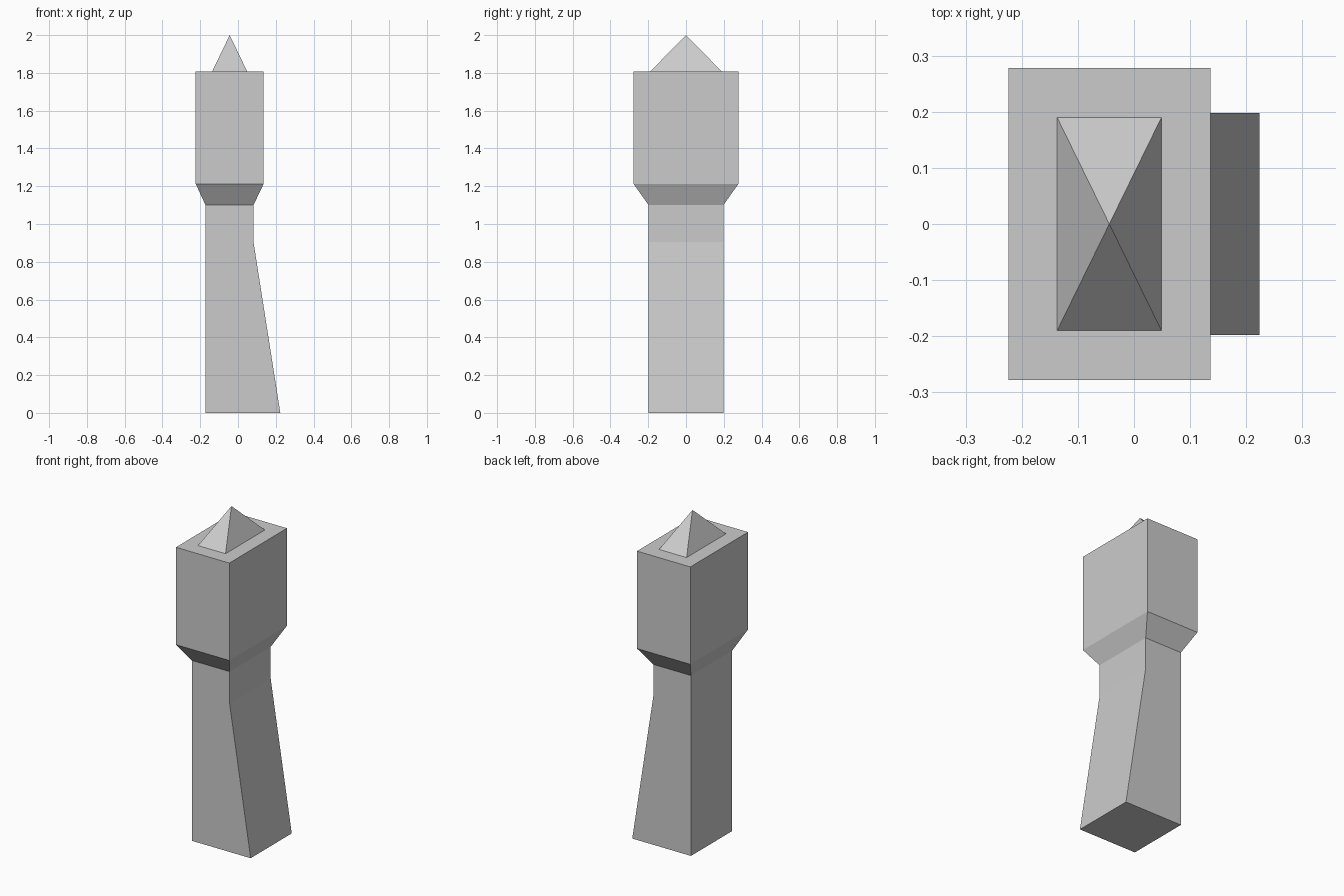
import bpy, bmesh

if "Cube" in bpy.data.objects:
    bpy.data.objects.remove(bpy.data.objects["Cube"])


def loft(name, rings, cap_bottom=False, tip=None):
    """Join rectangular sections (x0, x1, half_y, z), optionally closing to a point."""
    bm = bmesh.new()
    loops = [[bm.verts.new(p) for p in ((x0, -hy, z), (x1, -hy, z), (x1, hy, z), (x0, hy, z))]
             for x0, x1, hy, z in rings]
    for a, b in zip(loops, loops[1:]):
        for i in range(4):
            j = (i + 1) % 4
            bm.faces.new((a[i], a[j], b[j], b[i]))
    if cap_bottom:
        bm.faces.new(loops[0][::-1])
    if tip:
        t = bm.verts.new(tip)
        for i in range(4):
            bm.faces.new((loops[-1][i], loops[-1][(i + 1) % 4], t))
    mesh = bpy.data.meshes.new(name)
    bm.to_mesh(mesh)
    bm.free()
    obj = bpy.data.objects.new(name, mesh)
    bpy.context.collection.objects.link(obj)
    return obj


# Sections shared where the parts meet
neck = (-0.172, 0.082, 0.198, 1.10)
spike_base = (-0.137, 0.049, 0.19, 1.807)

# Shaft with a straight back and a flared foot on the right
loft("shaft", [(-0.172, 0.224, 0.198, 0), (-0.172, 0.082, 0.198, 0.905), neck], cap_bottom=True)

# Head with bevelled underside and flat rim around the spike
loft("head", [neck, (-0.224, 0.136, 0.278, 1.213), (-0.224, 0.136, 0.278, 1.807), spike_base])

# Pyramid spike on top
loft("spike", [spike_base], tip=(-0.044, 0, 2))
